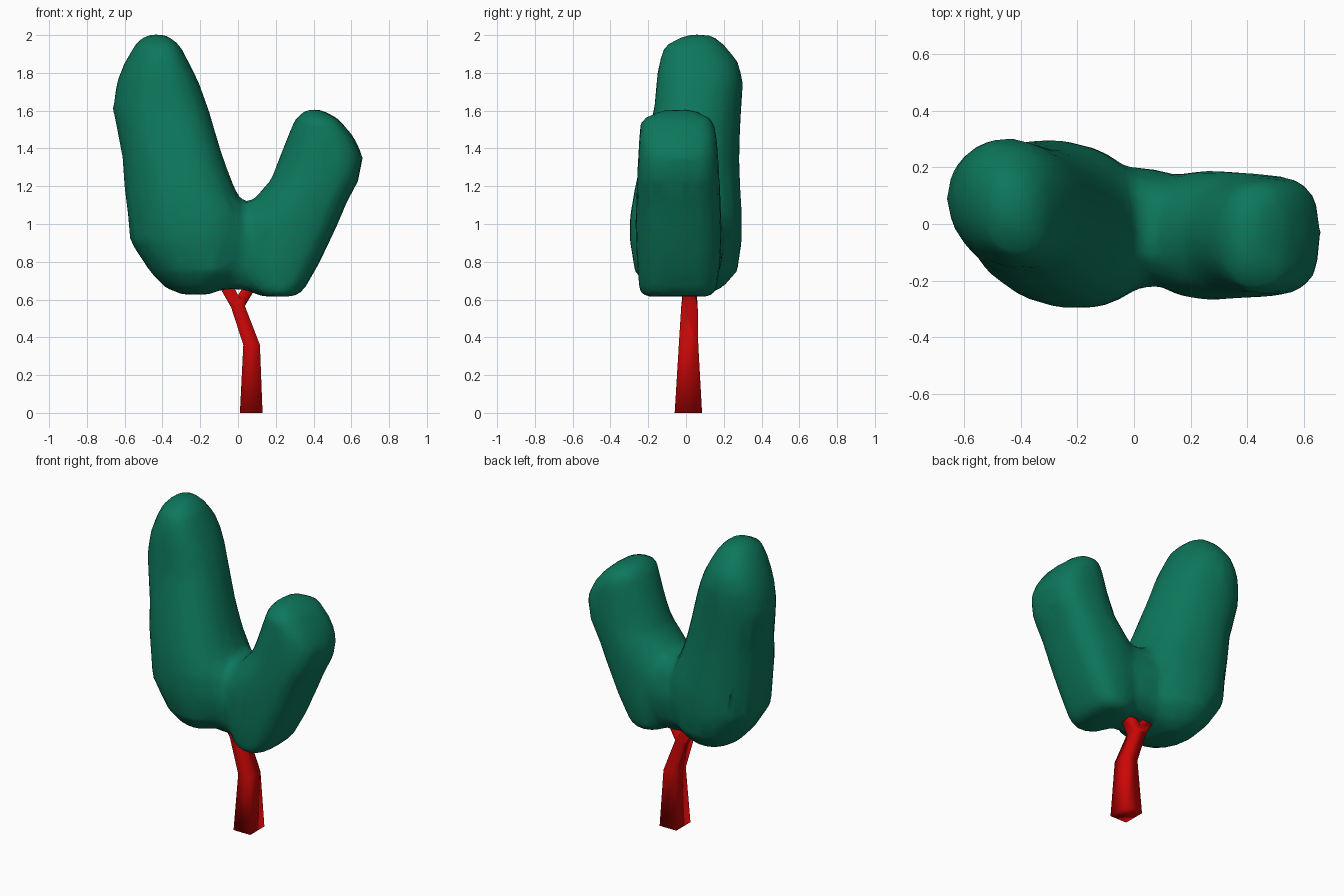
import bpy, bmesh, math

if "Cube" in bpy.data.objects:
    bpy.data.objects.remove(bpy.data.objects["Cube"])


def material(name, color):
    m = bpy.data.materials.new(name)
    m.diffuse_color = color
    m.use_nodes = True
    m.node_tree.nodes["Principled BSDF"].inputs["Base Color"].default_value = m.diffuse_color
    return m


green = material("leaf_green", (0.004, 0.185, 0.105, 1))
red = material("bark_red", (0.60, 0.002, 0.002, 1))


def loft(name, rows, sides, mat, power=(2.0, 2.0), turn=0.0, skew=0.0):
    """Skin level rings given as (x min, x max, y min, y max, z).
    power squares off the -x and +x halves, skew leans the ring."""
    bm = bmesh.new()
    rings = []
    for x0, x1, y0, y1, z in rows:
        ring = []
        for i in range(sides):
            a = turn + 2 * math.pi * i / sides
            c, s = math.cos(a), math.sin(a)
            p = power[1] if c > 0 else power[0]
            u = math.copysign(abs(c) ** (2 / p), c)
            v = math.copysign(abs(s) ** (2 / p), s)
            v = v * math.sqrt(1 - skew ** 2) + skew * u
            ring.append(bm.verts.new(((x0 + x1) / 2 + u * (x1 - x0) / 2,
                                      (y0 + y1) / 2 + v * (y1 - y0) / 2, z)))
        rings.append(ring)
    for a, b in zip(rings, rings[1:]):
        for i in range(sides):
            j = (i + 1) % sides
            bm.faces.new((a[i], a[j], b[j], b[i]))
    bm.faces.new(rings[0][::-1])
    bm.faces.new(rings[-1])
    bmesh.ops.recalc_face_normals(bm, faces=bm.faces[:])
    me = bpy.data.meshes.new(name)
    bm.to_mesh(me)
    bm.free()
    ob = bpy.data.objects.new(name, me)
    bpy.context.collection.objects.link(ob)
    me.materials.append(mat)
    return ob


def activate(ob):
    bpy.ops.object.select_all(action='DESELECT')
    ob.select_set(True)
    bpy.context.view_layer.objects.active = ob


def modify(ob, kind, **settings):
    activate(ob)
    mod = ob.modifiers.new(kind.lower(), kind)
    for key, value in settings.items():
        setattr(mod, key, value)
    bpy.ops.object.modifier_apply(modifier=mod.name)


def union(target, parts):
    for p in parts:
        modify(target, 'BOOLEAN', operation='UNION', solver='EXACT', object=p)
        bpy.data.objects.remove(p)


# Foliage: tall left lobe
foliage = loft("foliage", [
    (-0.30, -0.15, -0.12, 0.12, 0.627),
    (-0.39, -0.06, -0.20, 0.20, 0.665),
    (-0.47, 0.02, -0.275, 0.275, 0.75),
    (-0.575, 0.07, -0.30, 0.30, 0.91),
    (-0.585, 0.06, -0.30, 0.30, 1.04),
    (-0.605, -0.025, -0.27, 0.29, 1.21),
    (-0.615, -0.08, -0.235, 0.285, 1.36),
    (-0.665, -0.155, -0.17, 0.295, 1.61),
    (-0.645, -0.205, -0.16, 0.305, 1.75),
    (-0.605, -0.255, -0.145, 0.285, 1.85),
    (-0.55, -0.305, -0.115, 0.21, 1.945),
    (-0.49, -0.375, 0.00, 0.14, 2.003)], 16, green, (2.1, 2.3), skew=-0.13)

# Short right lobe
right_lobe = loft("right_lobe", [
    (0.12, 0.30, -0.235, 0.14, 0.615),
    (0.05, 0.35, -0.25, 0.165, 0.65),
    (0.00, 0.435, -0.262, 0.185, 0.80),
    (-0.01, 0.53, -0.27, 0.19, 1.00),
    (0.07, 0.58, -0.265, 0.185, 1.12),
    (0.17, 0.64, -0.262, 0.18, 1.23),
    (0.22, 0.663, -0.255, 0.172, 1.36),
    (0.26, 0.615, -0.25, 0.165, 1.46),
    (0.30, 0.535, -0.24, 0.145, 1.555),
    (0.36, 0.44, -0.12, 0.04, 1.607)], 16, green, (2.0, 3.1))

# Saddle between the lobes
saddle = loft("saddle", [
    (-0.10, 0.14, -0.14, 0.11, 0.655),
    (-0.17, 0.20, -0.205, 0.18, 0.74),
    (-0.20, 0.22, -0.23, 0.205, 0.90),
    (-0.17, 0.20, -0.195, 0.175, 1.03),
    (-0.12, 0.16, -0.12, 0.11, 1.11)], 16, green, (2.4, 2.4))
union(foliage, [right_lobe, saddle])

# Melt the lobes together, then thin to a low-poly skin
modify(foliage, 'REMESH', mode='VOXEL', voxel_size=0.03)
modify(foliage, 'SMOOTH', factor=0.5, iterations=5)
modify(foliage, 'DECIMATE', ratio=0.2)

# Bent square trunk with a forked top
box = dict(power=(1000, 1000), turn=math.pi / 4)
trunk = loft("trunk", [
    (0.01, 0.13, -0.06, 0.085, 0.0),
    (0.028, 0.116, -0.038, 0.065, 0.36),
    (-0.04, 0.035, -0.025, 0.062, 0.57),
    (-0.045, 0.035, -0.02, 0.058, 0.61)], 4, red, **box)
left_branch = loft("left_branch", [
    (-0.037, 0.037, -0.022, 0.06, 0.56),
    (-0.10, -0.025, -0.02, 0.058, 0.67),
    (-0.12, -0.05, -0.015, 0.05, 0.71)], 4, red, **box)
right_branch = loft("right_branch", [
    (-0.036, 0.036, -0.018, 0.056, 0.565),
    (0.02, 0.09, -0.017, 0.052, 0.655),
    (0.05, 0.11, -0.01, 0.045, 0.70)], 4, red, **box)
union(trunk, [left_branch, right_branch])

for ob, angle in ((foliage, 180), (trunk, 95)):
    activate(ob)
    bpy.ops.object.shade_smooth_by_angle(angle=math.radians(angle))
